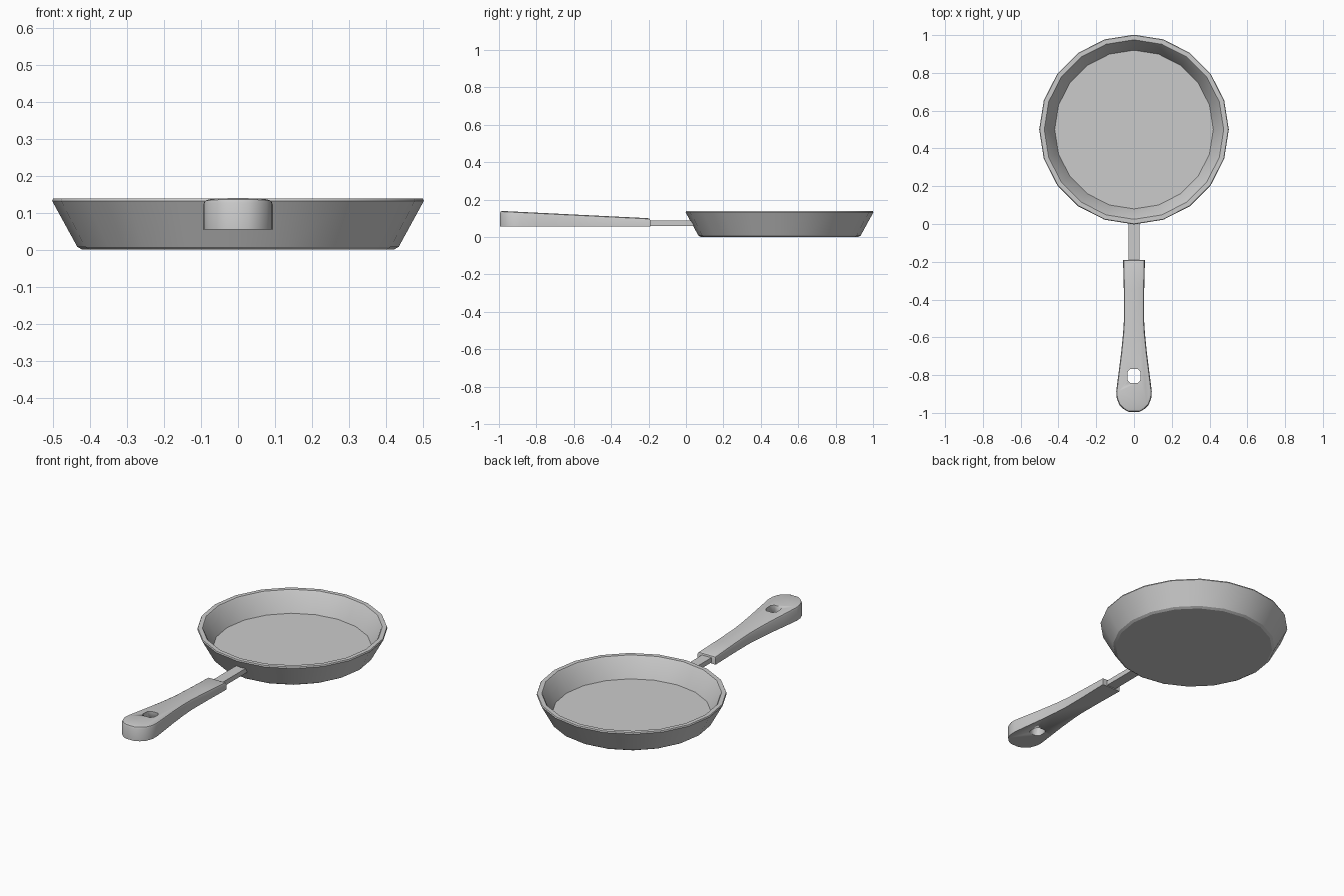
import bpy, bmesh, math

if "Cube" in bpy.data.objects:
    bpy.data.objects.remove(bpy.data.objects["Cube"])


def finish(bm, name, angle=30):
    bmesh.ops.recalc_face_normals(bm, faces=bm.faces)
    me = bpy.data.meshes.new(name)
    bm.to_mesh(me)
    bm.free()
    ob = bpy.data.objects.new(name, me)
    bpy.context.collection.objects.link(ob)
    bpy.ops.object.select_all(action='DESELECT')
    ob.select_set(True)
    bpy.context.view_layer.objects.active = ob
    bpy.ops.object.shade_smooth_by_angle(angle=math.radians(angle))
    return ob


def prism(outline, z0, top):
    """Extrude an xy outline from z0 up to the height top(y)."""
    bm = bmesh.new()
    low = [bm.verts.new((x, y, z0)) for x, y in outline]
    high = [bm.verts.new((x, y, top(y))) for x, y in outline]
    bm.faces.new(low)
    cap = bm.faces.new(high)
    n = len(outline)
    for i in range(n):
        j = (i + 1) % n
        bm.faces.new((low[i], low[j], high[j], high[i]))
    bmesh.ops.recalc_face_normals(bm, faces=bm.faces)
    return bm, cap


# Pan: 20-sided bowl swept from a (radius, height) profile
SIDES = 20
profile = [(0.42, 0.0), (0.434, 0.008), (0.502, 0.132), (0.499, 0.139),
           (0.475, 0.139), (0.469, 0.132), (0.42, 0.025)]
bm = bmesh.new()
rings = []
for r, z in profile:
    rings.append([bm.verts.new((r * math.cos(2 * math.pi * i / SIDES),
                                0.5 + r * math.sin(2 * math.pi * i / SIDES), z))
                  for i in range(SIDES)])
for a, b in zip(rings, rings[1:]):
    for i in range(SIDES):
        j = (i + 1) % SIDES
        bm.faces.new((a[i], a[j], b[j], b[i]))
bm.faces.new(rings[0])
bm.faces.new(rings[-1])
finish(bm, "pan_bowl")

# Stem joining bowl and grip
bm, _ = prism([(-0.03, -0.21), (0.03, -0.21), (0.03, 0.045), (-0.03, 0.045)],
              0.06, lambda y: 0.088)
finish(bm, "stem")

# Grip: mirrored half outline with a rounded end and a sloping top
half = [(0.058, -0.19), (0.054, -0.35), (0.053, -0.5), (0.058, -0.58),
        (0.068, -0.68), (0.082, -0.79), (0.094, -0.885), (0.092, -0.92),
        (0.078, -0.957), (0.055, -0.98), (0.028, -0.995)]
outline = half + [(-x, y) for x, y in reversed(half)]
bm, cap = prism(outline, 0.055, lambda y: 0.10 + 0.04 * (-0.19 - y) / 0.81)
bmesh.ops.bevel(bm, geom=list(cap.edges), offset=0.013, segments=2,
                profile=0.5, affect='EDGES')
grip = finish(bm, "grip")

# Hanging hole cut through the grip
hole = [(0.035, -0.785), (0.035, -0.825), (0.02, -0.842), (-0.02, -0.842),
        (-0.035, -0.825), (-0.035, -0.785), (-0.02, -0.767), (0.02, -0.767)]
bm, _ = prism(hole, -0.1, lambda y: 0.3)
cutter = finish(bm, "hole_cutter", 60)
cutter.hide_render = True
mod = grip.modifiers.new("hole", 'BOOLEAN')
mod.operation = 'DIFFERENCE'
mod.solver = 'EXACT'
mod.object = cutter
bpy.context.view_layer.objects.active = grip
bpy.ops.object.modifier_apply(modifier=mod.name)
bpy.data.objects.remove(cutter)
